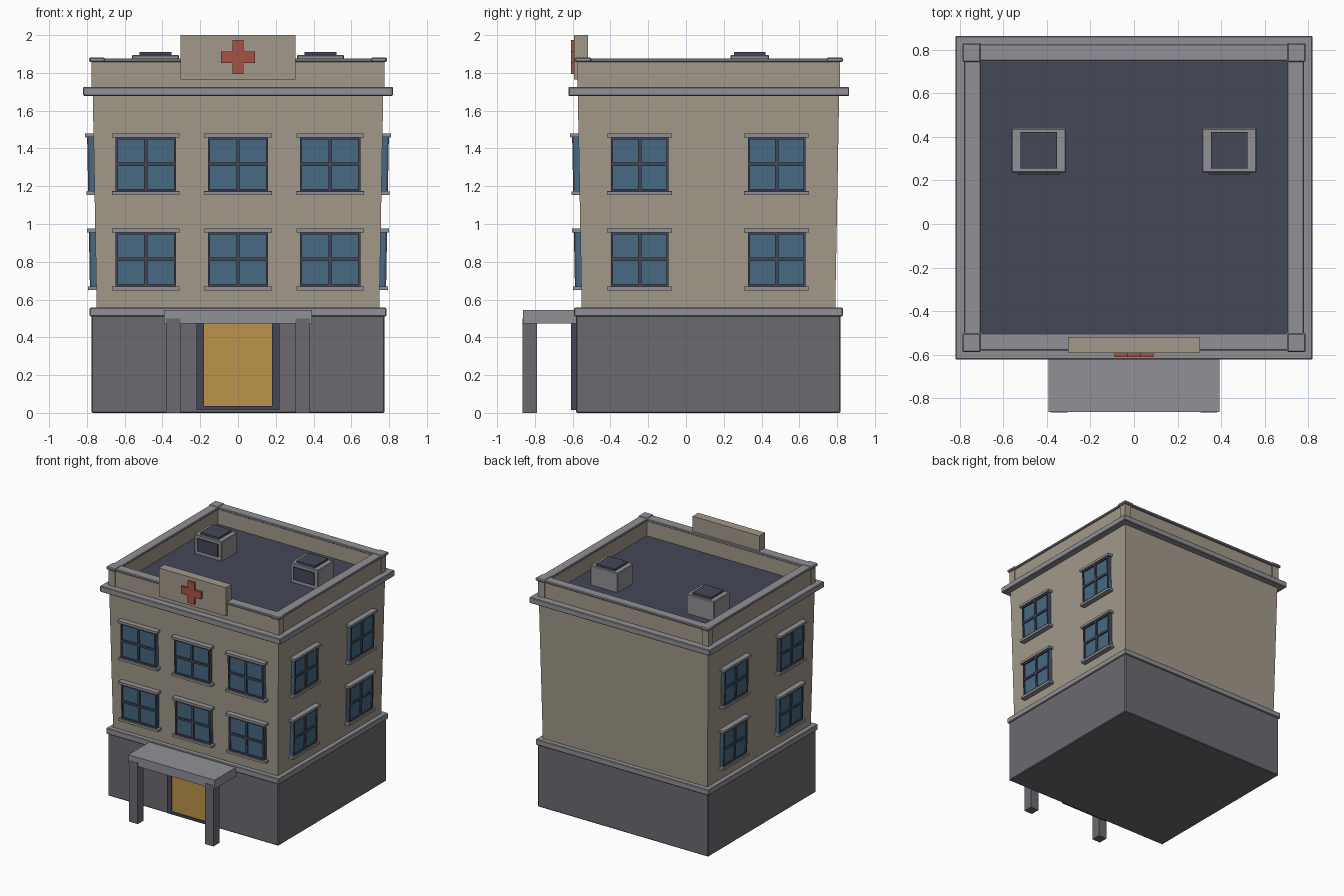
import bpy, bmesh, math
from mathutils import Matrix, Vector

cube = bpy.data.objects.get("Cube")
if cube:
    bpy.data.objects.remove(cube)


def material(name, rgb):
    """Flat colour given as 0-255 sRGB, stored as linear."""
    lin = [((c / 255 + 0.055) / 1.055) ** 2.4 for c in rgb] + [1]
    m = bpy.data.materials.new(name)
    m.use_nodes = True
    m.diffuse_color = lin
    m.node_tree.nodes["Principled BSDF"].inputs["Base Color"].default_value = lin
    return m


TAN = material("tan_wall", (162, 153, 138))
STONE = material("dark_stone", (108, 106, 111))
TRIM = material("light_grey_trim", (145, 145, 150))
NAVY = material("navy_frame", (68, 72, 87))
GLASS = material("blue_glass", (70, 106, 132))
AMBER = material("amber_door", (187, 148, 74))
RED = material("red_cross", (168, 81, 69))


def add_box(bm, lo, hi, slot=0):
    lo, hi = Vector(lo), Vector(hi)
    size = Matrix.Diagonal((*(hi - lo), 1))
    verts = bmesh.ops.create_cube(bm, matrix=Matrix.Translation((lo + hi) / 2) @ size)["verts"]
    for f in {f for v in verts for f in v.link_faces}:
        f.material_index = slot
    return verts


def finish(name, bm, mats, bevel=0):
    mesh = bpy.data.meshes.new(name)
    bm.to_mesh(mesh)
    bm.free()
    for m in mats:
        mesh.materials.append(m)
    ob = bpy.data.objects.new(name, mesh)
    bpy.context.scene.collection.objects.link(ob)
    if bevel:
        mod = ob.modifiers.new("Bevel", "BEVEL")
        mod.width, mod.segments = bevel, 1
    return ob


def box(name, lo, hi, mat, bevel=0):
    bm = bmesh.new()
    add_box(bm, lo, hi)
    return finish(name, bm, [mat], bevel)


def ring(name, outer, inner, z0, z1, mat, bevel=0):
    """Rectangular frame lying flat; outer and inner are (half x, front y, back y)."""
    bm = bmesh.new()
    loops = []
    for (hx, y0, y1), z in ((outer, z0), (outer, z1), (inner, z1), (inner, z0)):
        loops.append([bm.verts.new((x, y, z)) for x, y in ((-hx, y0), (hx, y0), (hx, y1), (-hx, y1))])
    for k in range(4):
        a, b = loops[k], loops[(k + 1) % 4]
        for i in range(4):
            j = (i + 1) % 4
            bm.faces.new((a[i], a[j], b[j], b[i]))
    return finish(name, bm, [mat], bevel)


# Ground storey and its ledge
box("ground_storey", (-0.775, -0.583, 0), (0.775, 0.818, 0.52), STONE, 0.006)
box("lower_ledge", (-0.785, -0.592, 0.51), (0.785, 0.83, 0.557), TRIM, 0.005)

# Upper storeys, flaring slightly towards the top
Z0, Z1, FLARE = 0.55, 1.69, 0.021
MID_Y = 0.119
bm = bmesh.new()
for v in add_box(bm, (-0.748, -0.552, Z0), (0.748, 0.79, Z1)):
    if v.co.z > 1:
        v.co.x += math.copysign(FLARE, v.co.x)
        v.co.y += math.copysign(FLARE, v.co.y - MID_Y)
finish("upper_storeys", bm, [TAN])

# Cornice, roof and parapet
box("cornice", (-0.82, -0.623, 1.678), (0.82, 0.864, 1.726), TRIM, 0.005)
box("roof_deck", (-0.73, -0.53, 1.72), (0.73, 0.77, 1.735), NAVY)
ring("parapet", (0.768, -0.568, 0.806), (0.712, -0.508, 0.757), 1.72, 1.865, TAN)
ring("parapet_cap", (0.78, -0.58, 0.825), (0.703, -0.5, 0.75), 1.858, 1.877, TRIM, 0.004)
for sx, side in ((1, "left"), (-1, "right")):
    for y0, y1, end in ((-0.575, -0.517, "front"), (0.757, 0.815, "back")):
        x0, x1 = sorted((sx * 0.716, sx * 0.775))
        box(f"corner_pier_{end}_{side}", (x0, y0, 1.72), (x1, y1, 1.862), TAN)
        box(f"corner_cap_{end}_{side}", (x0 - 0.013, y0 - 0.014, 1.857),
            (x1 + 0.013, y1 + 0.016, 1.881), TRIM, 0.006)


# Windows: glass, frame bars, lintel and sill in one mesh
def window(name, position, turn, width):
    bm = bmesh.new()
    w, h, edge, bar, out = width / 2, 0.143, 0.012, 0.009, -0.034
    add_box(bm, (-w, -0.024, -h), (w, 0.015, h), 1)
    for x0, x1 in ((-w, edge - w), (-bar, bar), (w - edge, w)):
        add_box(bm, (x0, out, -h), (x1, 0.015, h), 0)
    for z0, z1 in ((-h, edge - h), (-bar, bar), (h - edge, h)):
        add_box(bm, (-w, out, z0), (w, 0.015, z1), 0)
    for z0, z1 in ((-h - 0.02, -h), (h, h + 0.02)):
        add_box(bm, (-w - 0.019, -0.044, z0), (w + 0.019, 0.015, z1), 2)
    ob = finish(name, bm, [NAVY, GLASS, TRIM])
    lean = math.atan(FLARE / (Z1 - Z0))
    ob.matrix_world = (Matrix.Translation(position) @ Matrix.Rotation(turn, 4, "Z")
                       @ Matrix.Rotation(lean, 4, "X"))


for floor, z in (("lower", 0.813), ("upper", 1.317)):
    grow = FLARE * (z - Z0) / (Z1 - Z0)
    for i in (-1, 0, 1):
        window(f"front_window_{floor}_{i + 2}", (i * 0.488, -0.552 - grow, z), 0, 0.32)
    for sx, side in ((1, "left"), (-1, "right")):
        for y, place in ((-0.245, "front"), (0.48, "back")):
            window(f"{side}_window_{floor}_{place}", (sx * (0.748 + grow), y, z),
                   sx * math.pi / 2, 0.306)

# Entrance: door, frame, canopy and posts
box("door_panel", (-0.185, -0.598, 0.03), (0.185, -0.57, 0.48), AMBER)
for sx, side in ((1, "left"), (-1, "right")):
    x0, x1 = sorted((sx * 0.18, sx * 0.22))
    box(f"door_jamb_{side}", (x0, -0.608, 0.015), (x1, -0.57, 0.5), NAVY)
    x0, x1 = sorted((sx * 0.305, sx * 0.382))
    box(f"canopy_post_{side}", (x0, -0.866, 0), (x1, -0.788, 0.5), STONE)
box("door_threshold", (-0.18, -0.608, 0.015), (0.18, -0.57, 0.036), NAVY)
box("door_header", (-0.18, -0.608, 0.472), (0.18, -0.57, 0.5), NAVY)
box("canopy", (-0.392, -0.863, 0.472), (0.392, -0.58, 0.546), TRIM)

# Rooftop sign with a cross
box("sign_board", (-0.304, -0.592, 1.766), (0.304, -0.52, 2), TAN)
bm = bmesh.new()
arm, reach, zc = 0.03, 0.09, 1.883
add_box(bm, (-arm, -0.61, zc - reach), (arm, -0.59, zc + reach))
for sx in (-1, 1):
    x0, x1 = sorted((sx * arm, sx * reach))
    add_box(bm, (x0, -0.61, zc - arm), (x1, -0.59, zc + arm))
finish("sign_cross", bm, [RED])

# Rooftop air units with a dark front grille and top vent
for cx, side in ((0.437, "left"), (-0.437, "right")):
    box(f"air_unit_{side}", (cx - 0.125, 0.235, 1.73), (cx + 0.125, 0.44, 1.895), TRIM, 0.005)
    box(f"air_unit_vent_{side}", (cx - 0.084, 0.255, 1.89), (cx + 0.084, 0.422, 1.911), NAVY)
    box(f"air_unit_grille_{side}", (cx - 0.095, 0.225, 1.765), (cx + 0.095, 0.24, 1.868), NAVY)
